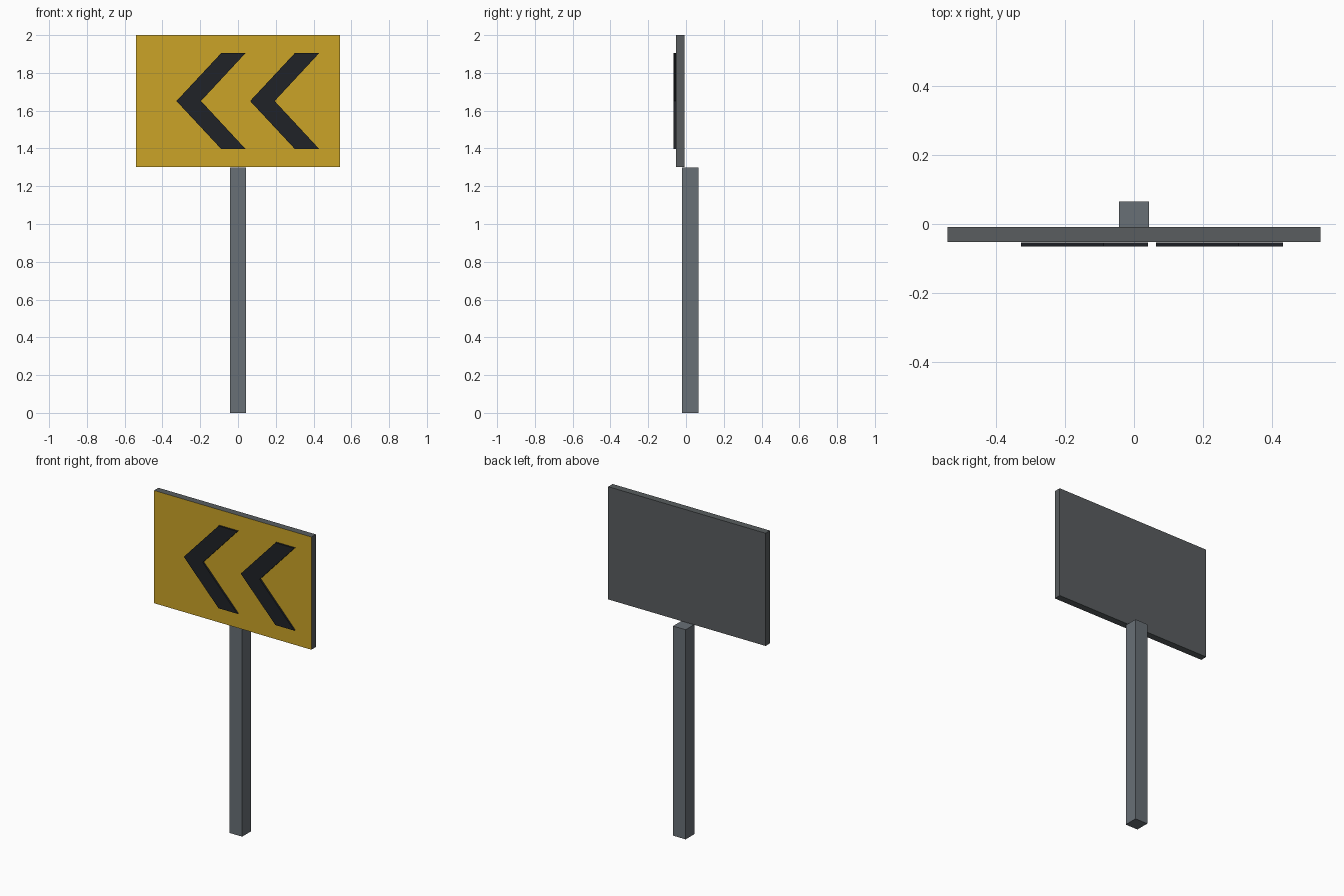
import bpy, bmesh

if "Cube" in bpy.data.objects:
    bpy.data.objects.remove(bpy.data.objects["Cube"])


def material(name, rgb):
    m = bpy.data.materials.new(name)
    m.diffuse_color = (*rgb, 1)
    m.use_nodes = True
    m.node_tree.nodes["Principled BSDF"].inputs["Base Color"].default_value = m.diffuse_color
    return m


steel = material("steel", (0.14, 0.16, 0.18))
backing = material("backing", (0.10, 0.11, 0.115))
yellow = material("yellow", (0.60, 0.37, 0.02))
black = material("black", (0.014, 0.016, 0.02))


def extrude_profile(name, profile, y_front, y_back, mat):
    """Extrude an (x, z) outline along y into a closed solid."""
    bm = bmesh.new()
    face = bm.faces.new([bm.verts.new((x, y_front, z)) for x, z in profile])
    new = bmesh.ops.extrude_face_region(bm, geom=[face], use_keep_orig=True)["geom"]
    verts = [v for v in new if isinstance(v, bmesh.types.BMVert)]
    bmesh.ops.translate(bm, verts=verts, vec=(0, y_back - y_front, 0))
    bmesh.ops.recalc_face_normals(bm, faces=bm.faces[:])
    mesh = bpy.data.meshes.new(name)
    bm.to_mesh(mesh)
    bm.free()
    mesh.materials.append(mat)
    obj = bpy.data.objects.new(name, mesh)
    bpy.context.collection.objects.link(obj)
    return obj


def rect(half_width, z0, z1):
    return [(-half_width, z0), (half_width, z0), (half_width, z1), (-half_width, z1)]


# Square post
extrude_profile("post", rect(0.043, 0, 1.298), -0.021, 0.065, steel)

# Sign board, only the front face is yellow
board = extrude_profile("sign_board", rect(0.539, 1.302, 2.0), -0.052, -0.009, backing)
board.data.materials.append(yellow)
for p in board.data.polygons:
    if p.normal.y < -0.9:
        p.material_index = 1

# Two raised arrows pointing left
zc, h = 1.651, 0.255
for i, x in enumerate((-0.326, 0.064)):
    outline = [(x, zc), (x + 0.238, zc - h), (x + 0.367, zc - h),
               (x + 0.130, zc), (x + 0.367, zc + h), (x + 0.238, zc + h)]
    extrude_profile(f"chevron_{i + 1}", outline, -0.065, -0.054, black)
